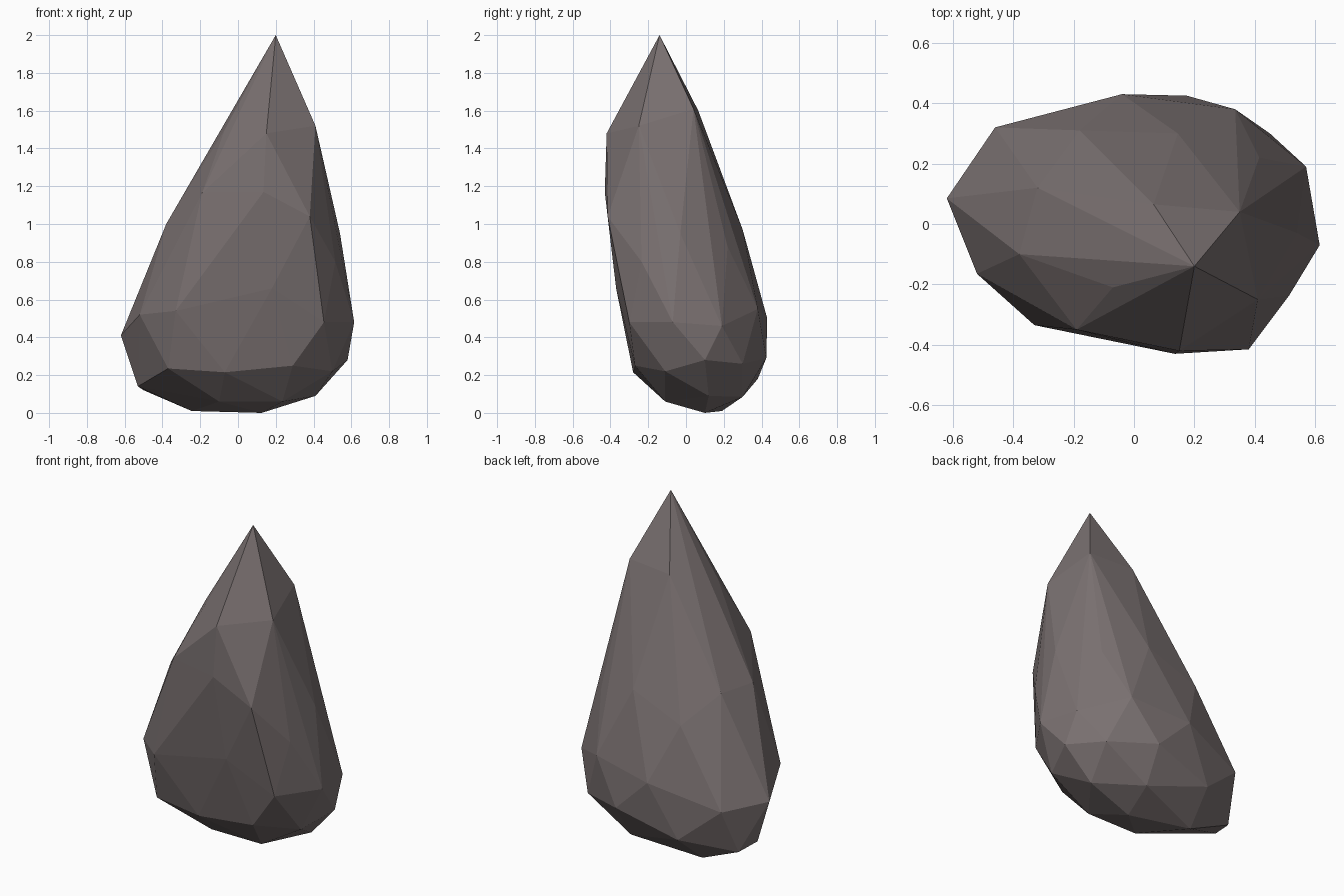
import bpy, bmesh

# Faceted pointed rock: tiers of corner points, skinned by a convex hull
base = [(-0.245, 0.19, 0.01), (0.125, 0.10, 0.0), (-0.10, -0.11, 0.06), (0.235, -0.11, 0.06),
        (0.41, 0.12, 0.09), (0.16, 0.30, 0.085), (-0.50, 0.21, 0.12), (-0.53, 0.07, 0.14),
        (-0.21, 0.38, 0.18)]
lower = [(-0.37, -0.25, 0.235), (-0.07, -0.28, 0.215), (0.29, -0.27, 0.25), (0.50, -0.11, 0.22),
         (0.58, 0.10, 0.28), (0.45, 0.30, 0.26), (0.175, 0.425, 0.29), (-0.46, 0.32, 0.39),
         (-0.62, 0.085, 0.41)]
belly = [(-0.52, -0.165, 0.52), (-0.33, -0.335, 0.54), (0.18, -0.37, 0.66), (0.455, -0.30, 0.48),
         (0.615, -0.07, 0.48), (0.57, 0.19, 0.46), (0.335, 0.38, 0.55), (-0.04, 0.43, 0.50)]
shoulder = [(-0.38, -0.10, 1.0), (-0.32, 0.12, 1.0), (-0.18, 0.31, 0.84), (0.145, 0.30, 0.97),
            (0.415, 0.22, 0.88), (0.54, -0.03, 0.95), (0.515, -0.235, 0.80), (0.38, -0.415, 1.04),
            (0.135, -0.43, 1.17), (-0.19, -0.35, 1.165)]
tip = [(-0.07, -0.21, 1.50), (0.15, -0.42, 1.48), (0.41, -0.25, 1.52), (0.35, 0.04, 1.61),
       (0.065, 0.065, 1.60), (0.20, -0.14, 2.0)]

bm = bmesh.new()
for tier in (base, lower, belly, shoulder, tip):
    for p in tier:
        bm.verts.new(p)
bmesh.ops.convex_hull(bm, input=bm.verts[:])
bmesh.ops.delete(bm, geom=[v for v in bm.verts if not v.link_faces], context='VERTS')
bmesh.ops.recalc_face_normals(bm, faces=bm.faces[:])

mesh = bpy.data.meshes.new("rock")
bm.to_mesh(mesh)
bm.free()
rock = bpy.data.objects.new("rock", mesh)
bpy.context.collection.objects.link(rock)

# Single warm grey stone colour
stone = bpy.data.materials.new("warm grey stone")
stone.diffuse_color = (0.195, 0.165, 0.165, 1)
mesh.materials.append(stone)
